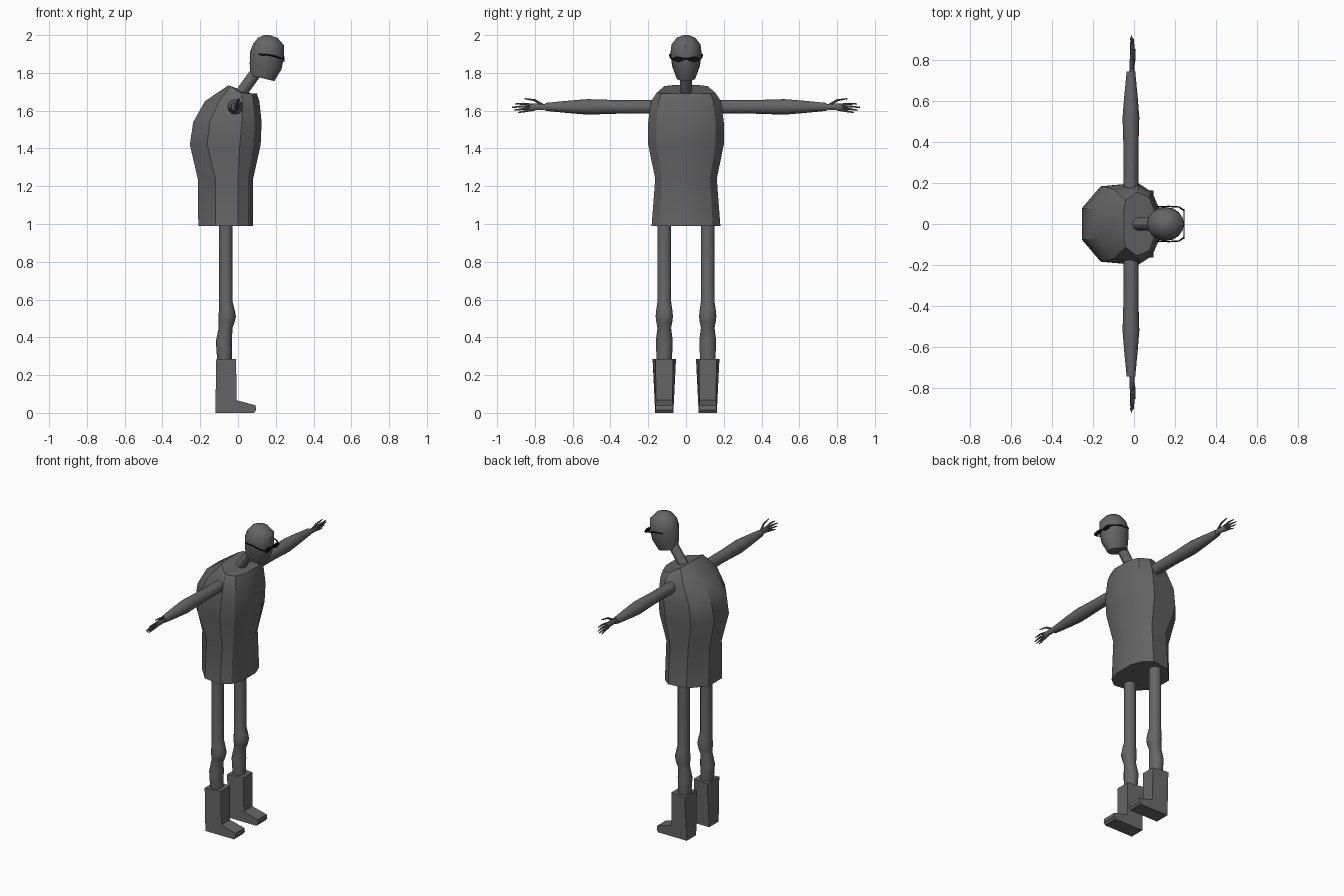
import bpy, bmesh, math
from mathutils import Vector


def material(name, rgb):
    m = bpy.data.materials.new(name)
    m.diffuse_color = (*rgb, 1)
    return m


GREY = material("dark grey", (0.13, 0.13, 0.13))
BLACK = material("black", (0.004, 0.004, 0.004))


def loft(name, rings, mat=GREY, angle=30):
    """Skin a list of equal-length point rings and cap both ends."""
    bm = bmesh.new()
    vr = [[bm.verts.new(p) for p in ring] for ring in rings]
    n = len(vr[0])
    for a, b in zip(vr, vr[1:]):
        for i in range(n):
            j = (i + 1) % n
            bm.faces.new((a[i], a[j], b[j], b[i]))
    bm.faces.new(vr[0])
    bm.faces.new(vr[-1])
    bmesh.ops.recalc_face_normals(bm, faces=bm.faces)
    me = bpy.data.meshes.new(name)
    bm.to_mesh(me)
    bm.free()
    me.materials.append(mat)
    ob = bpy.data.objects.new(name, me)
    bpy.context.collection.objects.link(ob)
    bpy.ops.object.select_all(action='DESELECT')
    ob.select_set(True)
    bpy.context.view_layer.objects.active = ob
    bpy.ops.object.shade_smooth_by_angle(angle=math.radians(angle))
    return ob


def ellipse(c, u, v, n=12):
    """Ring of n points around c with half-axes u and v."""
    c, u, v = Vector(c), Vector(u), Vector(v)
    return [c + u * math.cos(2 * math.pi * i / n) + v * math.sin(2 * math.pi * i / n)
            for i in range(n)]


def tube(name, pts, radii, n=8, mat=GREY):
    """Round tube along a path with a radius at each point."""
    pts = [Vector(p) for p in pts]
    rings = []
    for i, p in enumerate(pts):
        d = (pts[min(i + 1, len(pts) - 1)] - pts[max(i - 1, 0)]).normalized()
        side = Vector((1, 0, 0)) if abs(d.x) < 0.6 else Vector((0, 1, 0))
        u = d.cross(side).normalized()
        rings.append(ellipse(p, u * radii[i], d.cross(u) * radii[i], n))
    return loft(name, rings, mat)


# Torso coat: levels of z, back x, rear corner x, side x, front x, half width
levels = [(0.99, -0.21, -0.12, 0.0, 0.08, 0.182),
          (1.24, -0.213, -0.12, 0.0, 0.08, 0.163),
          (1.42, -0.255, -0.163, 0.01, 0.12, 0.20),
          (1.54, -0.237, -0.15, 0.02, 0.125, 0.20),
          (1.65, -0.175, -0.10, 0.025, 0.113, 0.185)]


def mirror_ring(half):
    return half + [(x, -y, z) for x, y, z in reversed(half)]


rings = []
for z, xb, xm, xs, xf, w in levels:
    rings.append(mirror_ring([(xb, 0.38 * w, z), (xm, 0.92 * w, z), (xs, w, z),
                              (xs + (xf - xs) * 0.65, 0.78 * w, z), (xf, 0.36 * w, z)]))
# sloping shoulder line
rings.append(mirror_ring([(-0.05, 0.07, 1.735), (-0.04, 0.115, 1.73), (0.015, 0.155, 1.695),
                          (0.075, 0.13, 1.69), (0.10, 0.06, 1.69)]))
loft("torso_coat", rings)

# Head: z, centre x, half depth, half width, forward tilt
head = [(1.772, 0.128, 0.064, 0.05, 0.24), (1.835, 0.146, 0.084, 0.073, 0.2),
        (1.90, 0.154, 0.09, 0.083, 0.12), (1.95, 0.162, 0.082, 0.077, 0.05),
        (1.985, 0.157, 0.052, 0.05, 0.0), (2.0, 0.152, 0.015, 0.015, 0.0)]
loft("head", [ellipse((cx, 0, z), (rx, 0, -rx * t), (0, ry, 0), 16)
              for z, cx, rx, ry, t in head], angle=40)
tube("neck", [(0.0, 0, 1.67), (0.115, 0, 1.83)], [0.031, 0.031], 12)

# Glasses
for s, side in ((1, "left"), (-1, "right")):
    loft(side + "_lens", [ellipse((x, s * 0.04, 1.872), (0, 0.033, 0), (0, 0, 0.014), 12)
                          for x in (0.241, 0.247)], BLACK)
    tube(side + "_temple", [(0.11, s * 0.083, 1.898), (0.17, s * 0.086, 1.894),
                            (0.22, s * 0.083, 1.88), (0.244, s * 0.066, 1.873)],
         [0.004] * 4, 6, BLACK)
tube("glasses_bridge", [(0.244, -0.012, 1.875), (0.244, 0.012, 1.875)],
     [0.004] * 2, 6, BLACK)

# Leg: z, centre x, half depth, half width
leg = [(1.0, -0.065, 0.036, 0.037), (0.59, -0.065, 0.036, 0.037),
       (0.55, -0.060, 0.041, 0.043), (0.51, -0.057, 0.046, 0.047),
       (0.48, -0.060, 0.042, 0.043), (0.45, -0.066, 0.036, 0.037),
       (0.38, -0.074, 0.043, 0.046), (0.33, -0.073, 0.041, 0.044),
       (0.27, -0.071, 0.038, 0.040)]
# Boot outline: x, z, half width
boot = [(-0.12, 0.0, 0.048), (0.085, 0.0, 0.048), (0.096, 0.015, 0.048),
        (0.093, 0.04, 0.046), (-0.008, 0.067, 0.044), (-0.010, 0.285, 0.046),
        (-0.115, 0.285, 0.062)]
# Fingers and thumb: paths of x, y, z
fingers = {
    "index": [(-0.008, 0.81, 1.630), (-0.002, 0.86, 1.636), (-0.004, 0.905, 1.636)],
    "middle": [(-0.010, 0.81, 1.622), (-0.008, 0.87, 1.622), (-0.012, 0.92, 1.618)],
    "ring": [(-0.012, 0.81, 1.614), (-0.012, 0.86, 1.609), (-0.016, 0.91, 1.603)],
    "little": [(-0.012, 0.80, 1.607), (-0.014, 0.85, 1.598), (-0.018, 0.888, 1.590)],
    "thumb": [(-0.008, 0.75, 1.625), (0.002, 0.80, 1.655), (0.006, 0.855, 1.664)]}

for s, side in ((1, "left"), (-1, "right")):
    y = 0.115 * s
    loft(side + "_leg", [ellipse((cx, y, z), (rx, 0, 0), (0, ry, 0), 14)
                         for z, cx, rx, ry in leg])
    loft(side + "_boot", [[(x, y + k * w, z) for x, z, w in boot] for k in (-1, 1)])
    # Arm with a thicker elbow tapering to the wrist
    tube(side + "_arm", [(-0.015, s * a, 1.62) for a in (0.13, 0.36, 0.52, 0.62, 0.745)],
         [0.036, 0.036, 0.041, 0.033, 0.021], 12)
    # Flat hand
    loft(side + "_palm", [ellipse((-0.010, s * a, 1.62), (rx, 0, 0), (0, 0, rz), 10)
                          for a, rx, rz in ((0.73, 0.013, 0.014), (0.77, 0.013, 0.018),
                                            (0.815, 0.010, 0.018), (0.828, 0.006, 0.014))])
    for name, path in fingers.items():
        tube(side + "_" + name + "_finger", [(px, s * py, pz) for px, py, pz in path],
             [0.007, 0.006, 0.003], 6)
